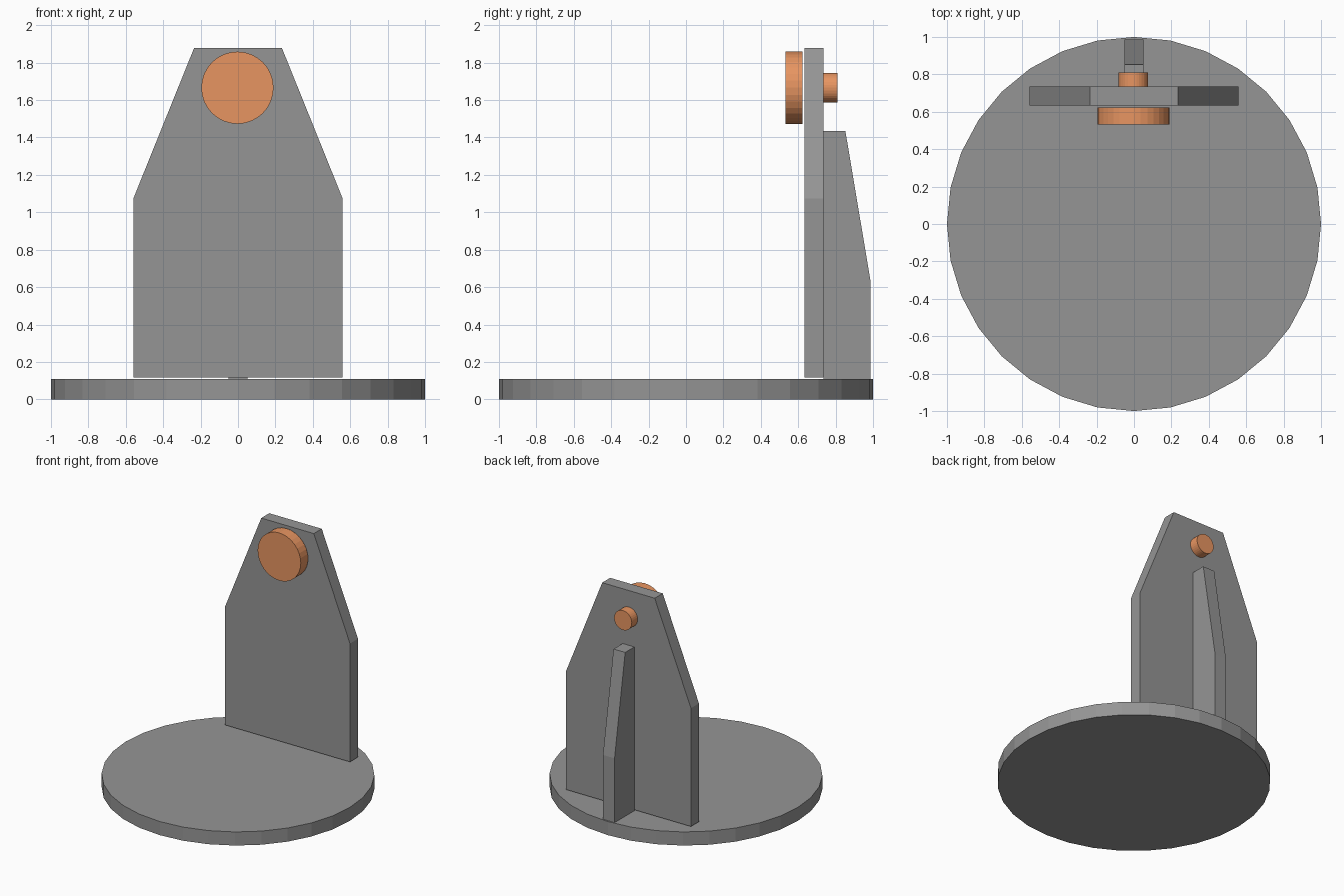
import bpy, bmesh
from math import pi
from mathutils import Matrix, Vector

if "Cube" in bpy.data.objects:
    bpy.data.objects.remove(bpy.data.objects["Cube"])


def material(name, rgb):
    mat = bpy.data.materials.new(name)
    mat.diffuse_color = (*rgb, 1)
    mat.use_nodes = True
    mat.node_tree.nodes["Principled BSDF"].inputs["Base Color"].default_value = mat.diffuse_color
    return mat


grey = material("dark_grey", (0.3, 0.3, 0.3))
copper = material("copper", (0.8, 0.3, 0.12))


def finish(name, bm, mat):
    bmesh.ops.recalc_face_normals(bm, faces=bm.faces)
    me = bpy.data.meshes.new(name)
    bm.to_mesh(me)
    bm.free()
    me.materials.append(mat)
    ob = bpy.data.objects.new(name, me)
    bpy.context.collection.objects.link(ob)
    return ob


def cylinder(name, radius, depth, centre, mat, along_y=False):
    bm = bmesh.new()
    m = Matrix.Translation(centre)
    if along_y:
        m = m @ Matrix.Rotation(pi / 2, 4, 'X')
    bmesh.ops.create_cone(bm, cap_ends=True, segments=32, radius1=radius,
                          radius2=radius, depth=depth, matrix=m)
    return finish(name, bm, mat)


def extrude(name, points, vec, mat):
    bm = bmesh.new()
    face = bm.faces.new([bm.verts.new(p) for p in points])
    r = bmesh.ops.extrude_face_region(bm, geom=[face], use_keep_orig=True)
    verts = [v for v in r["geom"] if isinstance(v, bmesh.types.BMVert)]
    bmesh.ops.translate(bm, verts=verts, vec=Vector(vec))
    return finish(name, bm, mat)


# Round base
cylinder("base", 1.0, 0.11, (0, 0, 0.055), grey)

# Upright plate with tapered top, mirrored profile
half = [(0.559, 0.118), (0.559, 1.075), (0.235, 1.878)]
outline = half + [(-x, z) for x, z in reversed(half)]
extrude("upright_plate", [(x, 0.633, z) for x, z in outline], (0, 0.102, 0), grey)

# Stiffening rib behind the plate
rib = [(0.735, 0.11), (0.987, 0.11), (0.987, 0.63), (0.852, 1.435), (0.735, 1.435)]
extrude("rear_rib", [(-0.052, y, z) for y, z in rib], (0.104, 0, 0), grey)

# Front button and rear pin
cylinder("front_button", 0.193, 0.093, (-0.003, 0.5775, 1.666), copper, True)
cylinder("rear_pin", 0.079, 0.075, (-0.003, 0.7725, 1.666), copper, True)
